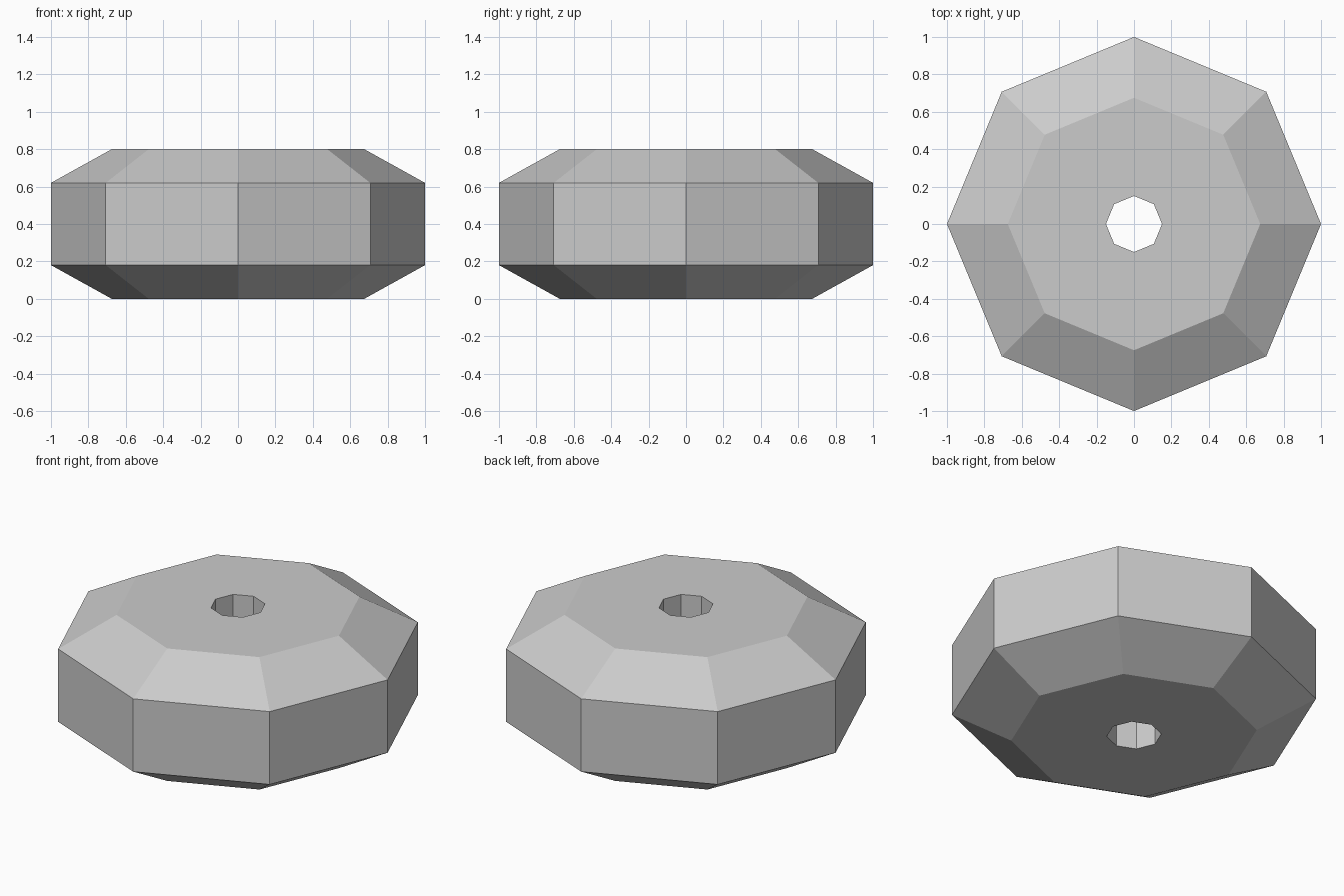
import bpy
import bmesh
from math import cos, sin, tau

cube = bpy.data.objects.get("Cube")
if cube:
    bpy.data.objects.remove(cube, do_unlink=True)

SIDES = 8

# Plain grey material
grey = bpy.data.materials.new("plain_grey")
grey.use_nodes = True
colour = (0.6, 0.6, 0.6, 1)
grey.diffuse_color = colour
grey.node_tree.nodes["Principled BSDF"].inputs["Base Color"].default_value = colour

# Closed cross-section (radius, height): bore, chamfered rims and outer wall
profile = [(0.15, 0), (0.675, 0), (1, 0.18), (1, 0.62), (0.675, 0.8), (0.15, 0.8)]

# Octagonal ring: sweep the cross-section around z
bm = bmesh.new()
rings = [[bm.verts.new((r * cos(tau * i / SIDES), r * sin(tau * i / SIDES), z))
          for i in range(SIDES)] for r, z in profile]
for k, lower in enumerate(rings):
    upper = rings[(k + 1) % len(rings)]
    for i in range(SIDES):
        j = (i + 1) % SIDES
        bm.faces.new((lower[i], lower[j], upper[j], upper[i]))
bmesh.ops.recalc_face_normals(bm, faces=bm.faces)

mesh = bpy.data.meshes.new("octagonal_ring")
bm.to_mesh(mesh)
bm.free()
mesh.materials.append(grey)
ring = bpy.data.objects.new("octagonal_ring", mesh)
bpy.context.collection.objects.link(ring)
